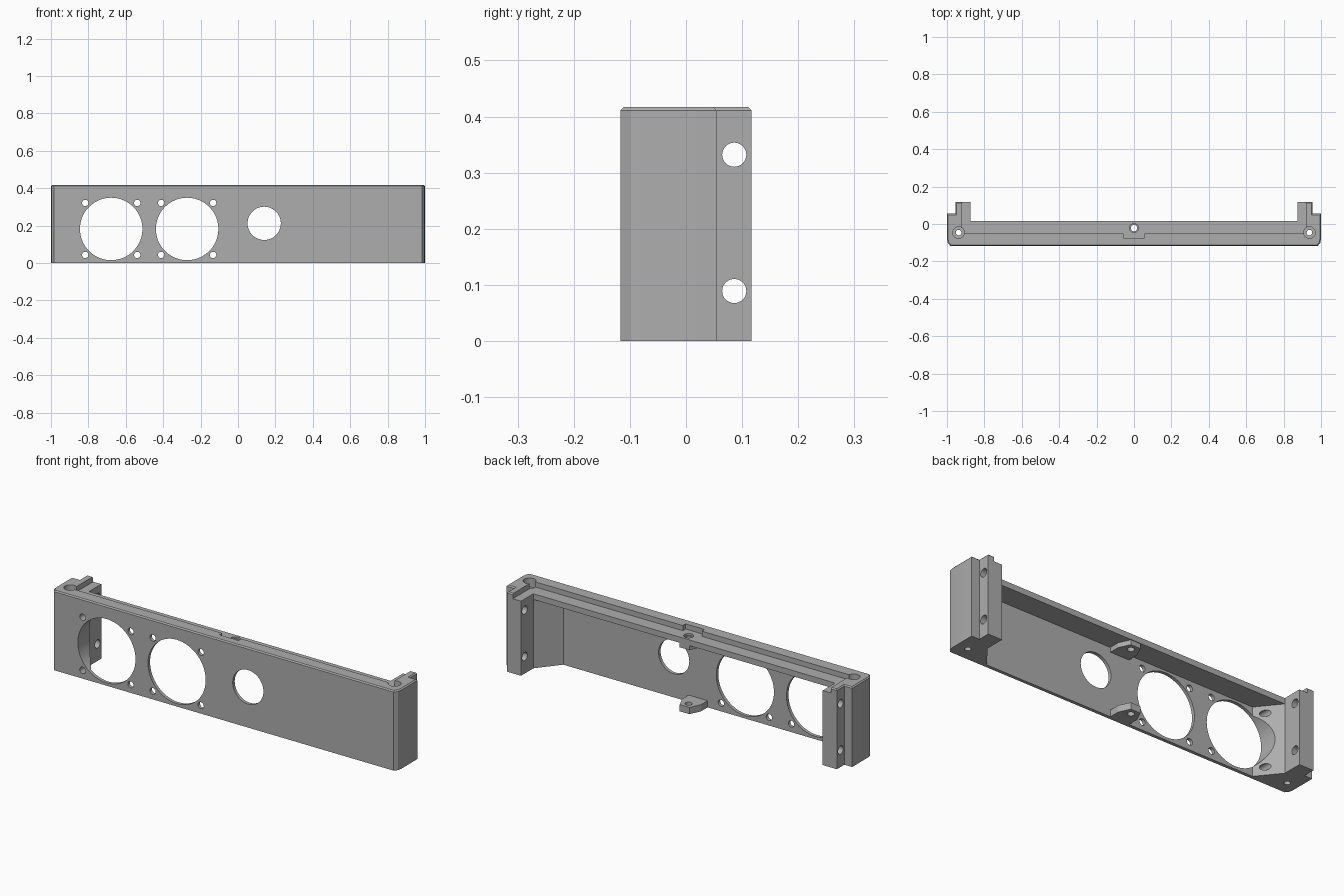
import bpy, bmesh, math
from mathutils import Matrix

if "Cube" in bpy.data.objects:
    bpy.data.objects.remove(bpy.data.objects["Cube"], do_unlink=True)

grey = bpy.data.materials.new("plain grey")
grey.use_nodes = True
grey.diffuse_color = (0.42, 0.42, 0.42, 1)
grey.node_tree.nodes["Principled BSDF"].inputs["Base Color"].default_value = grey.diffuse_color

TOP = 0.417       # overall height
LEDGE = 0.39      # recessed lid seat
UNDER = 0.36      # underside of the top ledge


def finish(name, bm):
    bmesh.ops.recalc_face_normals(bm, faces=bm.faces)
    mesh = bpy.data.meshes.new(name)
    bm.to_mesh(mesh)
    bm.free()
    mesh.materials.append(grey)
    obj = bpy.data.objects.new(name, mesh)
    bpy.context.collection.objects.link(obj)
    return obj


def mirrored(half):
    """Close a right-hand profile with its mirror image."""
    return half + [(-x, y) for x, y in reversed(half)]


def prism(name, points, z0, z1, chamfer=0):
    bm = bmesh.new()
    base = bm.faces.new([bm.verts.new((x, y, z0)) for x, y in points])
    top = bmesh.ops.extrude_face_region(bm, geom=[base])["geom"]
    bmesh.ops.translate(bm, vec=(0, 0, z1 - z0),
                        verts=[g for g in top if isinstance(g, bmesh.types.BMVert)])
    if chamfer:
        rim = []
        for e in bm.edges:
            mid = (e.verts[0].co + e.verts[1].co) / 2
            if all(v.co.z > z1 - 0.001 for v in e.verts) and (abs(mid.x) > 0.89 or mid.y < -0.1):
                rim.append(e)
        bmesh.ops.bevel(bm, geom=rim, offset=chamfer, segments=1, affect='EDGES')
    return finish(name, bm)


def cylinder(name, centre, radius, length, axis='Z', sides=32):
    bm = bmesh.new()
    turn = {'X': Matrix.Rotation(math.pi / 2, 4, 'Y'),
            'Y': Matrix.Rotation(math.pi / 2, 4, 'X'), 'Z': Matrix()}[axis]
    bmesh.ops.create_cone(bm, cap_ends=True, segments=sides, radius1=radius, radius2=radius,
                          depth=length, matrix=Matrix.Translation(centre) @ turn)
    return finish(name, bm)


def combine(body, tool, operation='DIFFERENCE'):
    mod = body.modifiers.new(tool.name, 'BOOLEAN')
    mod.operation = operation
    mod.solver = 'EXACT'
    mod.object = tool
    tool.hide_render = True
    bpy.context.view_layer.objects.active = body
    bpy.ops.object.modifier_apply(modifier=mod.name)
    bpy.data.objects.remove(tool, do_unlink=True)


# Solid panel with both end posts
panel = prism("front_panel", mirrored([
    (0.983, -0.117), (0.996, -0.1), (1, -0.08), (1, 0.055), (0.955, 0.055),
    (0.955, 0.117), (0.873, 0.117), (0.873, 0.015)]), 0, TOP, chamfer=0.006)

# Hollow behind the front wall, with slanted corner blocks
combine(panel, prism("hollow", mirrored([(0.78, -0.1), (0.873, 0.015), (0.873, 0.05)]),
                     -0.1, UNDER))

# Recessed seat for the lid with a centre notch
combine(panel, prism("lid_seat", mirrored([
    (0.055, -0.075), (0.055, -0.052), (0.92, -0.052), (0.92, 0.2)]), LEDGE, 0.5))

# Centre screw lugs at the bottom and under the ledge
lug = mirrored([(0.055, -0.105), (0.055, -0.045), (0.028, 0.012)])
combine(panel, prism("lower_lug", lug, 0, 0.035), 'UNION')
combine(panel, prism("upper_lug", lug, UNDER - 0.025, UNDER + 0.01), 'UNION')

# Vertical screw holes
combine(panel, cylinder("centre_screw", (0, -0.022, 0.2), 0.017, 1))
combine(panel, cylinder("centre_countersink", (0, -0.022, 0.42), 0.024, 0.08))
for side in (-1, 1):
    combine(panel, cylinder("corner_screw", (side * 0.938, -0.046, 0.2), 0.015, 1))
    combine(panel, cylinder("corner_counterbore", (side * 0.938, -0.046, 0.42), 0.031, 0.1))

# Fan openings with four mounting holes each
for x in (-0.678, -0.272):
    combine(panel, cylinder("fan_opening", (x, 0, 0.182), 0.167, 0.5, 'Y', 64))
    for dx in (-0.139, 0.139):
        for dz in (-0.139, 0.139):
            combine(panel, cylinder("fan_screw", (x + dx, 0, 0.182 + dz), 0.017, 0.5, 'Y', 24))

# Round socket opening
combine(panel, cylinder("socket_opening", (0.14, 0, 0.212), 0.089, 0.5, 'Y', 48))

# Side screw holes through both posts
for z in (0.089, 0.332):
    combine(panel, cylinder("side_screw", (0, 0.086, z), 0.0215, 3, 'X'))

# Smooth the bores while keeping edges crisp
bpy.ops.object.select_all(action='DESELECT')
panel.select_set(True)
bpy.context.view_layer.objects.active = panel
bpy.ops.object.shade_smooth_by_angle(angle=math.radians(25))
